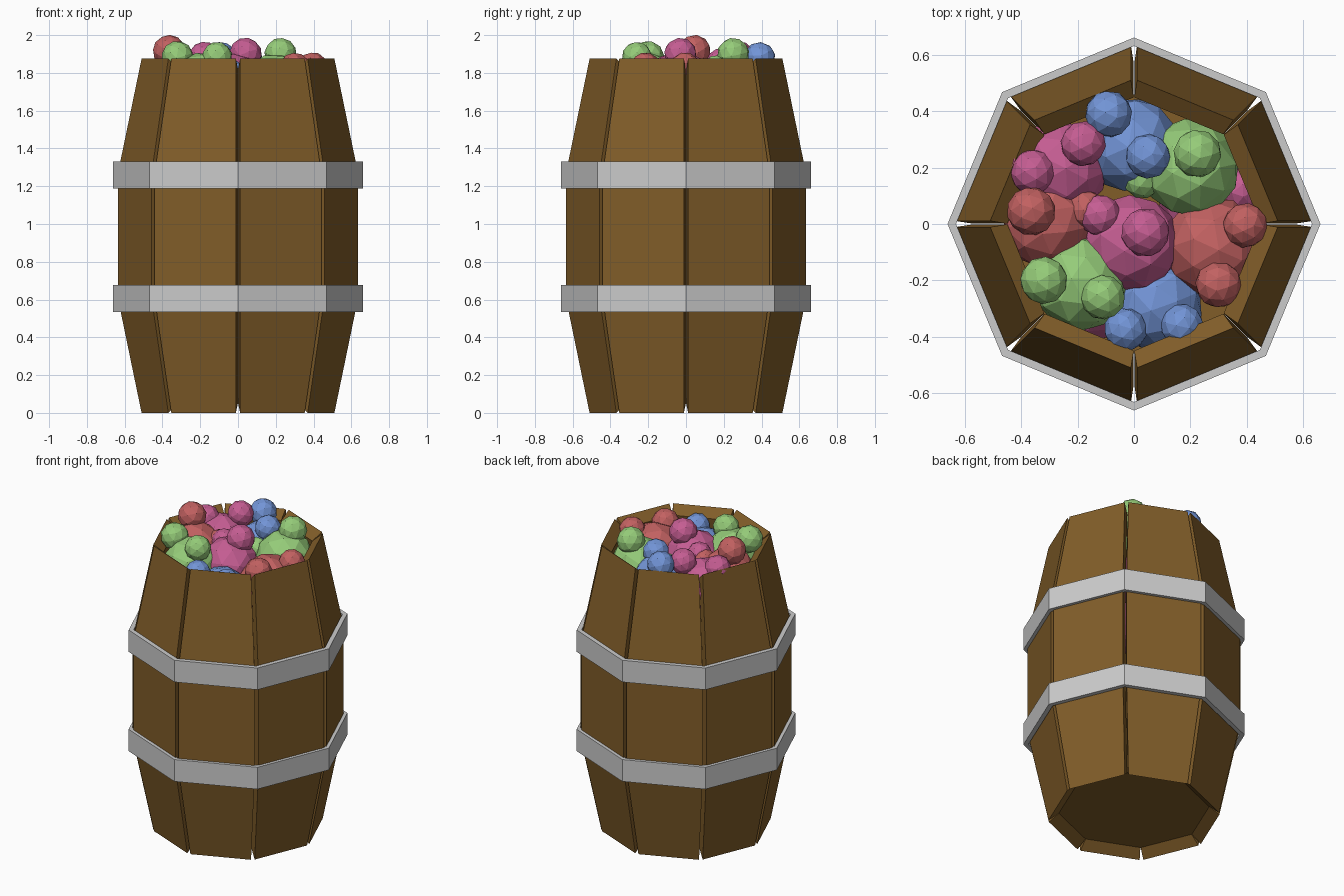
import bpy, bmesh, math, random
from mathutils import Matrix, Euler

if "Cube" in bpy.data.objects:
    bpy.data.objects.remove(bpy.data.objects["Cube"])

random.seed(4)


def material(name, rgb):
    m = bpy.data.materials.new(name)
    m.diffuse_color = (*rgb, 1)
    m.use_nodes = True
    m.node_tree.nodes["Principled BSDF"].inputs["Base Color"].default_value = m.diffuse_color
    return m


WOOD = material("wood", (0.22, 0.11, 0.022))
COLOURS = {
    "pink": material("pink", (0.56, 0.11, 0.29)),
    "blue": material("blue", (0.17, 0.30, 0.68)),
    "green": material("green", (0.30, 0.60, 0.19)),
    "red": material("red", (0.54, 0.12, 0.12)),
}


def finish(name, bm, mat=None):
    bmesh.ops.recalc_face_normals(bm, faces=bm.faces)
    me = bpy.data.meshes.new(name)
    bm.to_mesh(me)
    bm.free()
    ob = bpy.data.objects.new(name, me)
    bpy.context.collection.objects.link(ob)
    if mat:
        me.materials.append(mat)
    return ob


# Closed stave profile: (corner radius, height, half gap to the neighbour)
STAVE = [(0.515, 0, 0.012), (0.64, 0.605, 0.012), (0.64, 1.27, 0.012), (0.515, 1.875, 0.012),
         (0.45, 1.825, 0.001), (0.57, 1.25, 0.001), (0.57, 0.625, 0.001), (0.45, 0.05, 0.001)]


def stave(index):
    bm = bmesh.new()
    sides = []
    for s in (-1, 1):
        ring = []
        for r, z, gap in STAVE:
            x = r * math.cos(math.pi / 8)
            y = s * (r * math.sin(math.pi / 8) - gap)
            ring.append(bm.verts.new((x, y, z)))
        sides.append(ring)
    a, b = sides
    n = len(STAVE)
    for i in range(n):
        j = (i + 1) % n
        bm.faces.new((a[i], a[j], b[j], b[i]))
    # side walls as quads, outer to inner
    for ring in sides:
        for i in range(3):
            bm.faces.new((ring[i], ring[i + 1], ring[6 - i], ring[7 - i]))
    bm.transform(Matrix.Rotation(math.radians(22.5 + 45 * index), 4, 'Z'))
    finish(f"stave_{index + 1}", bm, WOOD)


for k in range(8):
    stave(k)


# Octagonal bands
def hoop(name, z0, z1, outer=0.662, inner=0.632):
    bm = bmesh.new()
    rings = []
    for k in range(8):
        c, s = math.cos(k * math.pi / 4), math.sin(k * math.pi / 4)
        rings.append([bm.verts.new((r * c, r * s, z)) for r, z in
                      ((outer, z0), (outer, z1), (inner, z1), (inner, z0))])
    for k in range(8):
        a, b = rings[k], rings[(k + 1) % 8]
        for i in range(4):
            j = (i + 1) % 4
            bm.faces.new((a[i], b[i], b[j], a[j]))
    finish(name, bm)


hoop("lower_hoop", 0.533, 0.677)
hoop("upper_hoop", 1.187, 1.33)

# Recessed octagonal floor
bm = bmesh.new()
bmesh.ops.create_cone(bm, cap_ends=True, segments=8, radius1=0.455, radius2=0.46, depth=0.03,
                      matrix=Matrix.Translation((0, 0, 0.065)))
# align corners with the stave joints
if min(abs(v.co.x) for v in bm.verts) > 0.01:
    bm.transform(Matrix.Rotation(math.pi / 8, 4, 'Z'))
finish("barrel_floor", bm, WOOD)


# Lumpy fruit: one faceted body with smaller lobes, each (x, y, z, radius)
def fruit(name, colour, balls):
    bm = bmesh.new()
    for x, y, z, r in balls:
        turn = Euler([random.uniform(0, 6.28) for _ in range(3)]).to_matrix().to_4x4()
        bmesh.ops.create_icosphere(bm, subdivisions=2, radius=r,
                                   matrix=Matrix.Translation((x, y, z)) @ turn)
    finish(name, bm, COLOURS[colour])


fruit("fruit_back", "blue", [(-0.01, 0.28, 1.71, 0.17), (-0.09, 0.39, 1.88, 0.084), (0.05, 0.24, 1.87, 0.08)])
fruit("fruit_back_right", "green", [(0.20, 0.20, 1.73, 0.175), (0.225, 0.25, 1.9, 0.086), (0.03, 0.16, 1.76, 0.07)])
fruit("fruit_back_left", "pink", [(-0.26, 0.20, 1.72, 0.17), (-0.18, 0.285, 1.885, 0.081), (-0.36, 0.185, 1.85, 0.081)])
fruit("fruit_left", "red", [(-0.31, 0.0, 1.74, 0.16), (-0.365, 0.045, 1.915, 0.087), (-0.17, 0.05, 1.80, 0.07)])
fruit("fruit_middle", "pink", [(-0.01, -0.07, 1.73, 0.175), (0.04, -0.03, 1.9, 0.087), (-0.12, 0.03, 1.82, 0.075)])
fruit("fruit_right", "red", [(0.28, -0.08, 1.69, 0.18), (0.395, -0.005, 1.83, 0.08), (0.30, -0.215, 1.825, 0.083)])
fruit("fruit_front_left", "green", [(-0.19, -0.21, 1.74, 0.17), (-0.32, -0.2, 1.885, 0.085), (-0.11, -0.26, 1.885, 0.08)])
fruit("fruit_front", "blue", [(0.08, -0.29, 1.65, 0.165), (-0.03, -0.375, 1.79, 0.077), (0.17, -0.36, 1.78, 0.077)])
# hidden lower layer
fruit("fruit_low_right", "pink", [(0.25, 0.1, 1.5, 0.17), (0.38, 0.12, 1.6, 0.08)])
fruit("fruit_low_left", "pink", [(-0.13, -0.24, 1.47, 0.17), (0.08, -0.2, 1.55, 0.08)])
